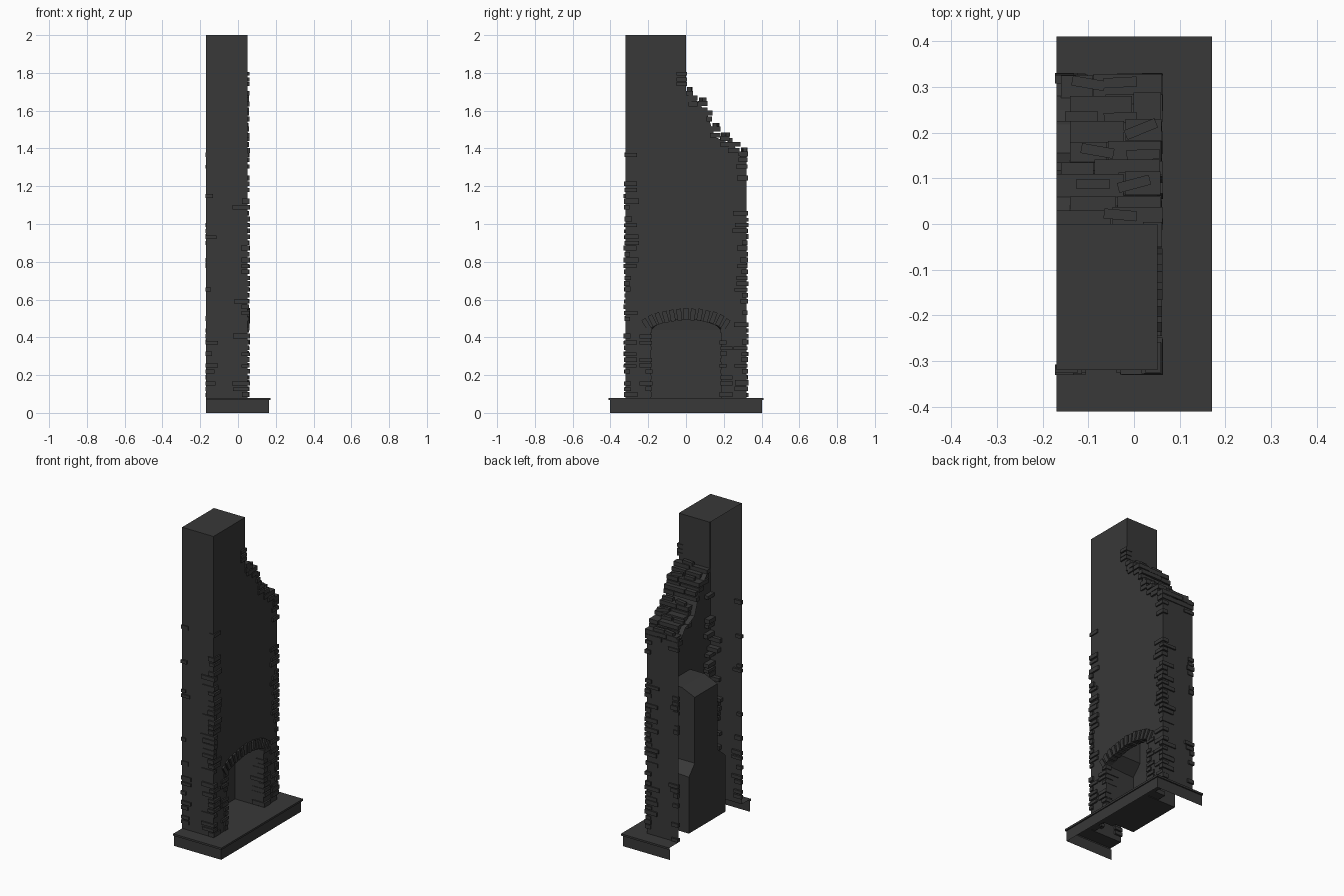
import bpy, bmesh, math, random
from mathutils import Matrix, Vector

if "Cube" in bpy.data.objects:
    bpy.data.objects.remove(bpy.data.objects["Cube"])

random.seed(7)
BACK, FRONT, SIDE = -0.17, 0.051, 0.32      # open back plane, breast plane, side planes
FLOOR = 0.08

soot = bpy.data.materials.new("dark_stone")
soot.diffuse_color = (.04, .04, .04, 1)
soot.use_nodes = True
soot.node_tree.nodes["Principled BSDF"].inputs["Base Color"].default_value = soot.diffuse_color


def finish(name, bm):
    bmesh.ops.remove_doubles(bm, verts=bm.verts, dist=1e-5)
    mesh = bpy.data.meshes.new(name)
    bm.to_mesh(mesh)
    bm.free()
    mesh.materials.append(soot)
    ob = bpy.data.objects.new(name, mesh)
    bpy.context.collection.objects.link(ob)
    return ob


def face(bm, pts):
    return bm.faces.new([bm.verts.new(p) for p in pts])


def brick(bm, lo, hi, rot=None):
    c = (Vector(lo) + Vector(hi)) / 2
    s = Vector(hi) - Vector(lo)
    m = Matrix.Translation(c) @ (rot or Matrix()) @ Matrix.Diagonal((*s, 1))
    bmesh.ops.create_cube(bm, size=1, matrix=m)


def u_path(x, y, z):
    return [(BACK, -y, z), (x, -y, z), (x, y, z), (BACK, y, z)]


# hearth base: open-backed skirt with a thin lip, cut out beneath the body
bm = bmesh.new()
rings = [u_path(.164, .403, 0), u_path(.164, .403, .068), u_path(.171, .411, .068),
         u_path(.171, .411, FLOOR), u_path(FRONT, SIDE, FLOOR)]
for a, b in zip(rings, rings[1:]):
    for i in range(3):
        face(bm, [a[i], a[i + 1], b[i + 1], b[i]])
finish("hearth_base", bm)

# broken outline of the right half (y, z), from tower to right edge
SLOPE = [(0, 1.70), (.03, 1.68), (.075, 1.63), (.11, 1.59), (.13, 1.53),
         (.155, 1.46), (.20, 1.44), (.25, 1.42), (.28, 1.38), (SIDE, 1.37)]
# segmental arch over the opening
HALF, SPRING, CROWN = .185, .45, .495
rise = CROWN - SPRING
RAD = (HALF ** 2 + rise ** 2) / (2 * rise)
ZC = CROWN - RAD
AMAX = math.asin(HALF / RAD)
arch = [(RAD * math.sin(a), ZC + RAD * math.cos(a))
        for a in [AMAX * (1 - 2 * i / 14) for i in range(15)]]

# chimney shell
bm = bmesh.new()
outline = ([(-SIDE, FLOOR), (-SIDE, 2), (0, 2)] + SLOPE + [(SIDE, FLOOR), (HALF, FLOOR)]
           + arch + [(-HALF, FLOOR)])
face(bm, [(FRONT, y, z) for y, z in reversed(outline)])
run = outline[:3] + SLOPE + [(SIDE, FLOOR)]
for (y0, z0), (y1, z1) in zip(run, run[1:]):
    face(bm, [(BACK, y0, z0), (FRONT, y0, z0), (FRONT, y1, z1), (BACK, y1, z1)])
finish("chimney_shell", bm)

# firebox: floor, cheeks, back, shoulders and narrower flue
bm = bmesh.new()
XB, XF, XT = -.15, -.142, -.05
FW, Z0, Z1, Z2, Z3 = .115, .44, .50, .92, .96
face(bm, [(FRONT, -HALF, FLOOR), (FRONT, HALF, FLOOR), (XB, HALF, FLOOR), (XB, -HALF, FLOOR)])
low = [(FRONT, -HALF, SPRING), (XB, -HALF, Z0), (XB, HALF, Z0), (FRONT, HALF, SPRING)]
up = [(FRONT, -FW), (XF, -FW), (XF, FW), (FRONT, FW)]
for i in range(3):
    a, b, c, d = low[i], low[i + 1], up[i], up[i + 1]
    face(bm, [(*a[:2], FLOOR), (*b[:2], FLOOR), b, a])
    face(bm, [a, b, (*d, Z1), (*c, Z1)])
face(bm, [(XF, -FW, Z1), (XF, FW, Z1), (XF, FW, Z2), (XF, -FW, Z2)])
face(bm, [(XF, -FW, Z2), (XF, FW, Z2), (XT, FW, Z3), (XT, -FW, Z3)])
face(bm, [(XT, -FW, Z3), (XT, FW, Z3), (FRONT, FW, Z3), (FRONT, -FW, Z3)])
for s in (-1, 1):
    face(bm, [(FRONT, s * FW, Z1), (XF, s * FW, Z1), (XF, s * FW, Z2),
              (XT, s * FW, Z3), (FRONT, s * FW, Z3)])
finish("firebox", bm)

# arch voussoirs
bm = bmesh.new()
N = 13
for i in range(N):
    a = (AMAX + .02) * (2 * i / (N - 1) - 1) * 1.02
    r = RAD + .03 + random.uniform(-.004, .004)
    c = Vector((FRONT - .012, r * math.sin(a), ZC + r * math.cos(a)))
    rot = Matrix.Rotation(-a * 1.1, 4, 'X')
    h = Vector((.022 + random.uniform(0, .003), .0125, .031))
    brick(bm, c - h, c + h, rot)
finish("arch_bricks", bm)


# proud bricks along corners
def rows(top, dense_to):
    z = FLOOR + .004
    while z < top:
        if random.random() < (.8 if z < dense_to else .5):
            yield z, z + random.uniform(.018, .027)
        z += .031


bm = bmesh.new()
for s in (-1, 1):
    for z0, z1 in rows(1.37, .9):                         # front corners
        p, q = random.uniform(.007, .013), random.uniform(.005, .011)
        if random.random() < .5:
            lx, ly = random.uniform(.07, .09), random.uniform(.02, .035)
        else:
            lx, ly = random.uniform(.025, .035), random.uniform(.05, .075)
        ya, yb = sorted((s * (SIDE + q), s * (SIDE - ly)))
        brick(bm, (FRONT - lx, ya, z0), (FRONT + p, yb, z1))
    for z0, z1 in rows(1.37, .5):                         # rear corners
        if random.random() < .5:
            continue
        q = random.uniform(.005, .011)
        ya, yb = sorted((s * (SIDE + q), s * (SIDE - .012)))
        brick(bm, (BACK - .003, ya, z0), (BACK + random.uniform(.025, .07), yb, z1))
finish("corner_bricks", bm)

bm = bmesh.new()
for s in (-1, 1):
    for z0, z1 in rows(.44, .44):                         # opening jambs
        q = random.uniform(.002, .007)
        ly = random.choice((.03, .06))
        ya, yb = sorted((s * (HALF - q), s * (HALF + ly)))
        brick(bm, (FRONT - random.uniform(.03, .09), ya, z0),
              (FRONT + random.uniform(.007, .011), yb, z1))
finish("jamb_bricks", bm)

# stepped broken courses across the slope
bm = bmesh.new()
steps = [(-.004, .03, 1.705), (.01, .06, 1.68), (.06, .11, 1.65), (.105, .135, 1.60),
         (.125, .18, 1.515), (.18, .225, 1.465), (.22, .28, 1.435), (.275, .325, 1.385)]
for y0, y1, z in steps:
    for k in range(2):
        zt = z - k * .032
        cut = random.uniform(-.09, .0)
        start = BACK + random.choice((0, .01, .03))
        brick(bm, (start, y0, zt - .026), (cut - .003, y1, zt))
        brick(bm, (cut, y0 + .003, zt - .026),
              (FRONT + random.uniform(.006, .012), y1 + random.uniform(0, .008), zt))
# loose bricks lying on the courses
for x, y, z, a in [(-.03, .02, 1.705, -5), (-.09, .088, 1.65, 0), (0, .088, 1.65, 15),
                   (-.08, .16, 1.515, -10), (.02, .152, 1.515, 2), (.015, .208, 1.465, 22),
                   (-.115, .235, 1.435, 0), (-.03, .233, 1.435, 2), (-.1, .308, 1.385, -10),
                   (-.03, .31, 1.385, 3)]:
    brick(bm, (x - .036, y - .011, z - .003), (x + .036, y + .011, z + .02),
          Matrix.Rotation(math.radians(a), 4, 'Z'))
# stubs left on the tower edge
for z in (1.73, 1.755, 1.785):
    brick(bm, (.02, -.05, z), (FRONT + .01, .004, z + .021))
finish("broken_top_bricks", bm)
